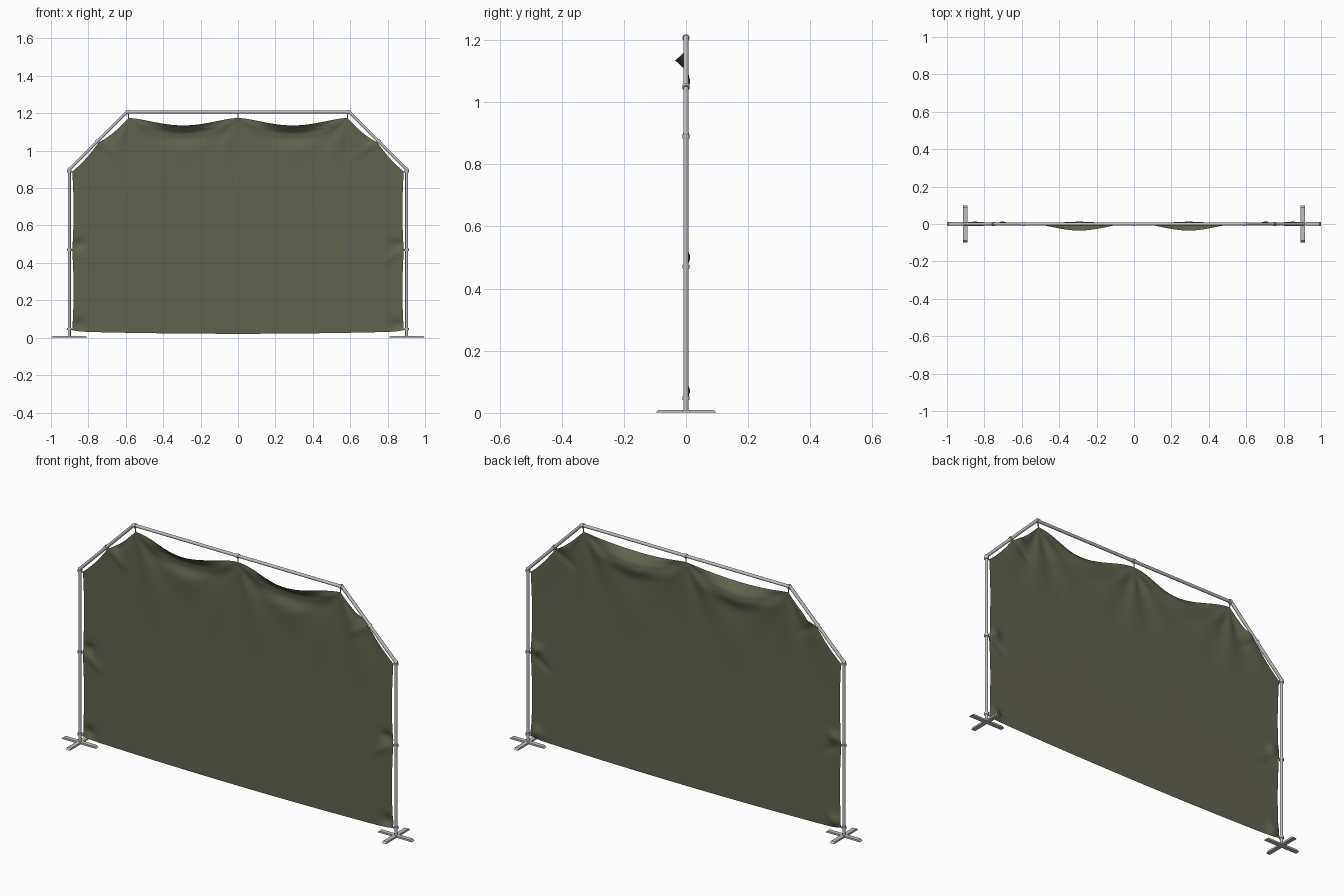
import bpy, bmesh, math
from mathutils import Vector

if "Cube" in bpy.data.objects:
    bpy.data.objects.remove(bpy.data.objects["Cube"])


def material(name, rgb):
    m = bpy.data.materials.new(name)
    m.use_nodes = True
    m.diffuse_color = (*rgb, 1)
    m.node_tree.nodes["Principled BSDF"].inputs["Base Color"].default_value = (*rgb, 1)
    return m


metal = material("galvanised grey", (0.52, 0.52, 0.52))
olive = material("olive canvas", (0.118, 0.125, 0.076))


def finish(bm, name, mat, smooth=True):
    me = bpy.data.meshes.new(name)
    bm.to_mesh(me)
    bm.free()
    ob = bpy.data.objects.new(name, me)
    bpy.context.collection.objects.link(ob)
    me.materials.append(mat)
    if smooth:
        bpy.ops.object.select_all(action='DESELECT')
        ob.select_set(True)
        bpy.context.view_layer.objects.active = ob
        bpy.ops.object.shade_smooth_by_angle(angle=math.radians(50))
    return ob


def rod(name, a, b, r, mat=metal, sides=16):
    a, b = Vector(a), Vector(b)
    bm = bmesh.new()
    bmesh.ops.create_cone(bm, cap_ends=True, segments=sides, radius1=r, radius2=r,
                          depth=(b - a).length)
    turn = (b - a).to_track_quat('Z', 'Y').to_matrix().to_4x4()
    bm.transform(turn)
    bmesh.ops.translate(bm, verts=bm.verts, vec=(a + b) / 2)
    return finish(bm, name, mat)


def ball(name, p, r):
    bm = bmesh.new()
    bmesh.ops.create_uvsphere(bm, u_segments=16, v_segments=10, radius=r)
    bmesh.ops.translate(bm, verts=bm.verts, vec=p)
    return finish(bm, name, metal)


# Frame dimensions
R = 0.008
PX, EAVE = 0.902, 0.9
RX, RIDGE = 0.595, 1.207

rod("top_rail", (-RX, 0, RIDGE), (RX, 0, RIDGE), R)


def tie(name, pole, along, anchor):
    """Collar around a pole with a short cord to the canvas."""
    p, d = Vector(pole), Vector(along).normalized() * 0.006
    rod(name + "_collar", p - d, p + d, 0.0115)
    rod(name + "_cord", p, anchor, 0.003, sides=8)


tie("middle_tie", (0, 0, RIDGE), (1, 0, 0), (0, 0, 1.173))

# Posts, sloping rails, ties and feet on both sides
for side, s in (("left", 1), ("right", -1)):
    rod(side + "_post", (s * PX, 0, 0.005), (s * PX, 0, EAVE), R)
    rod(side + "_sloping_rail", (s * PX, 0, EAVE), (s * RX, 0, RIDGE), R)
    ball(side + "_eave_joint", (s * PX, 0, EAVE), 0.0095)
    ball(side + "_ridge_joint", (s * RX, 0, RIDGE), 0.0085)
    tie(side + "_ridge_tie", (s * 0.588, 0, RIDGE), (1, 0, 0), (s * 0.584, 0, 1.172))
    tie(side + "_slope_tie", (s * 0.752, 0, 1.05), (-s, 0, 1), (s * 0.745, 0, 1.04))
    tie(side + "_eave_tie", (s * PX, 0, 0.89), (0, 0, 1), (s * 0.884, 0, 0.885))
    tie(side + "_post_tie", (s * PX, 0, 0.47), (0, 0, 1), (s * 0.884, 0, 0.47))
    tie(side + "_lower_tie", (s * PX, 0, 0.047), (0, 0, 1), (s * 0.884, 0, 0.042))
    # Crossed flat bars with sloped ends
    for label, turned in (("long", False), ("cross", True)):
        bm = bmesh.new()
        bmesh.ops.create_cube(bm, size=1)
        for v in bm.verts:
            x = v.co.x * (0.196 if v.co.z < 0 else 0.178)
            y = v.co.y * 0.022
            z = 0.005 + v.co.z * 0.009
            v.co = (s * PX - y, x, z) if turned else (s * PX + x, y, z)
        bmesh.ops.recalc_face_normals(bm, faces=bm.faces)
        finish(bm, side + "_foot_" + label + "_bar", metal, smooth=False)

# Canvas: sagging between its tie points
ANCHORS = [(0, 1.175), (0.585, 1.175), (0.745, 1.043), (0.886, 0.888)]
SAG = [0.04, 0.012, 0.01]
STEPS = [36, 14, 14]
TIES = [(0.886, 0.04), (0.886, 0.47), (0.745, 1.043)]

columns = []   # x, top z, position in the span, span index
for i, n in enumerate(STEPS):
    (xa, za), (xb, zb) = ANCHORS[i], ANCHORS[i + 1]
    for k in range(n + (i == 2)):
        t = k / n
        drop = SAG[i] * math.sin(math.pi * t) ** (1.5 if i == 0 else 1)
        columns.append((xa + (xb - xa) * t, za + (zb - za) * t - drop, t, i))
columns = [(-x, z, t, i) for x, z, t, i in reversed(columns[1:])] + columns


def bump(d, width):
    return math.exp(-(d / width) ** 2)


def drape(x, z, top, t, span):
    """Depth of the canvas at a point."""
    ax, y = abs(x), 0
    if span == 0:
        swell = math.sin(math.pi * t) ** 2
        depth = top - z
        y -= 0.039 * swell * max(0, 1 - depth / 0.042) ** 1.2
        y += 0.013 * swell * bump(depth - 0.075, 0.035)
    # Creases beside the ties
    for tx, tz in TIES:
        dx, dz = tx - ax, z - tz
        y += 0.014 * bump(dx - 0.035, 0.03) * bump(dz - 0.03, 0.025)
        y -= 0.006 * bump(dx - 0.06, 0.05) * bump(dz + 0.6 * dx, 0.018)
    # Soft folds fanning from the upper corners
    for hx, hz in ((0, 1.175), (0.585, 1.175)):
        dx, dz = ax - hx, hz - z
        r = math.hypot(dx, dz)
        fade = min(1, r / 0.1) * bump(r, 0.4)
        y += 0.0035 * fade * math.cos(9 * math.atan2(dx, dz + 0.001))
    return y


ROWS = 80
bm = bmesh.new()
grid = []
for x, top, t, span in columns:
    u = abs(x) / 0.886
    bottom = 0.021 + 0.012 * u ** 2 + 0.008 * u ** 30
    line = []
    for r in range(ROWS + 1):
        v = 1 - (1 - r / ROWS) ** 1.7
        z = bottom + (top - bottom) * v
        y = drape(x, z, top, t, span)
        pull = abs(math.sin(math.pi * (z - 0.04) / 0.425)) if z < 0.89 else 0
        line.append(bm.verts.new((x * (1 - 0.008 * pull * u ** 12), y, z)))
    grid.append(line)
for a, b in zip(grid, grid[1:]):
    for r in range(ROWS):
        bm.faces.new((a[r], b[r], b[r + 1], a[r + 1]))
finish(bm, "canvas_sheet", olive)
